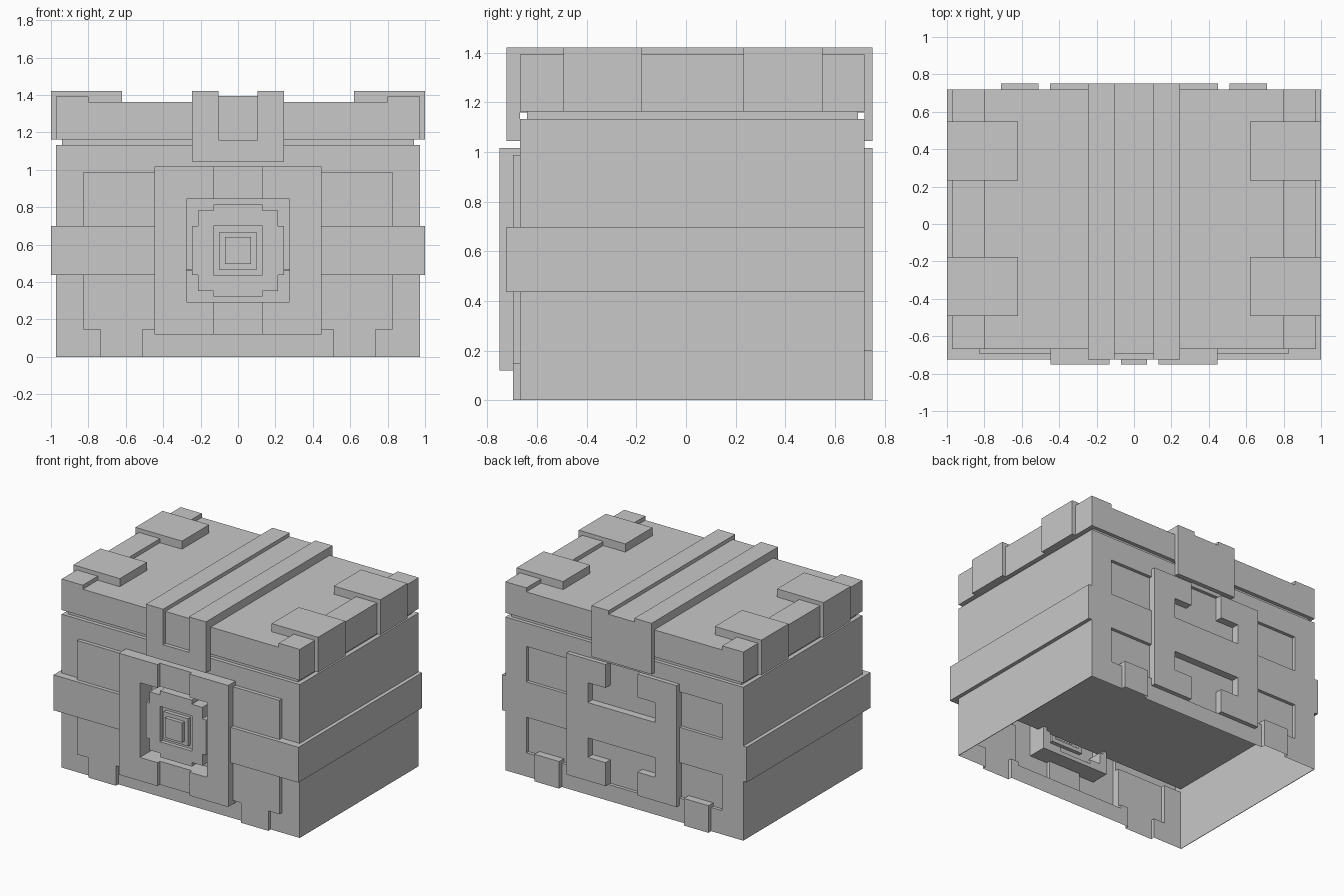
import bpy
import bmesh

cube = bpy.data.objects.get("Cube")
if cube:
    bpy.data.objects.remove(cube, do_unlink=True)

# One plain grey
grey = bpy.data.materials.new("grey")
grey.use_nodes = True
colour = (0.58, 0.58, 0.58, 1)
grey.diffuse_color = colour
grey.node_tree.nodes["Principled BSDF"].inputs["Base Color"].default_value = colour


def finish(bm, name):
    mesh = bpy.data.meshes.new(name)
    bm.to_mesh(mesh)
    bm.free()
    mesh.materials.append(grey)
    obj = bpy.data.objects.new(name, mesh)
    bpy.context.collection.objects.link(obj)


def box(name, x, y, z):
    """Box from (low, high) ranges."""
    bm = bmesh.new()
    bmesh.ops.create_cube(bm, size=1)
    for v in bm.verts:
        for i, (lo, hi) in enumerate((x, y, z)):
            v.co[i] = hi if v.co[i] > 0 else lo
    finish(bm, name)


def pair(name, x, y, z):
    """Box on the left side and its mirror on the right."""
    box("left_" + name, x, y, z)
    box("right_" + name, (-x[1], -x[0]), y, z)


def relief(name, sign, rects):
    """Stepped wall facing sign*y. Each rect is (x0, x1, z0, z1, depth),
    mirrored in x; later rects override earlier ones."""
    order = [r for a, b, c, d, e in rects for r in ((a, b, c, d, e), (-b, -a, c, d, e))]
    xs = sorted({v for r in order for v in r[:2]})
    zs = sorted({v for r in order for v in r[2:4]})

    def depth(i, j):
        cx, cz = (xs[i] + xs[i + 1]) / 2, (zs[j] + zs[j + 1]) / 2
        return [r[4] for r in order if r[0] < cx < r[1] and r[2] < cz < r[3]][-1]

    bm = bmesh.new()

    def quad(*pts):
        bm.faces.new([bm.verts.new((x, sign * d, z)) for x, d, z in pts])

    nx, nz = len(xs) - 1, len(zs) - 1
    for i in range(nx):
        for j in range(nz):
            d = depth(i, j)
            x0, x1, z0, z1 = xs[i], xs[i + 1], zs[j], zs[j + 1]
            quad((x0, d, z0), (x1, d, z0), (x1, d, z1), (x0, d, z1))
            if i + 1 < nx and depth(i + 1, j) != d:
                e = depth(i + 1, j)
                quad((x1, d, z0), (x1, e, z0), (x1, e, z1), (x1, d, z1))
            if j + 1 < nz and depth(i, j + 1) != d:
                e = depth(i, j + 1)
                quad((x0, d, z1), (x1, d, z1), (x1, e, z1), (x0, e, z1))
    bmesh.ops.remove_doubles(bm, verts=bm.verts, dist=0.0005)
    bmesh.ops.recalc_face_normals(bm, faces=bm.faces)
    if sum(f.normal.y * f.calc_area() for f in bm.faces) * sign < 0:
        bmesh.ops.reverse_faces(bm, faces=bm.faces)
    finish(bm, name)


# Main extents, and the stepped depths shared by front and back
HALF, TOP = 0.972, 1.132
L0, L1, L2, L3 = 0.668, 0.696, 0.724, 0.752
FRONT, BACK = -L0, 0.72
BAND = (0.437, 0.698)

# Front wall: panel, feet, band, bracket frame and stepped medallion
relief("front_wall", -1, [
    (-HALF, HALF, 0, TOP, L0),
    (-0.826, 0.826, 0.147, 0.987, L1),
    (0.51, 0.735, 0, 0.147, L1),
    (-HALF, HALF, *BAND, L2),
    (-0.13, 0.13, 0.12, 1.017, L2),
    (0.275, 0.447, 0.12, 1.017, L3),
    (0.13, 0.275, 0.845, 1.017, L3),
    (0.13, 0.275, 0.12, 0.293, L3),
    (-0.275, 0.275, 0.293, 0.845, 0.612),
    (-0.13, 0.13, 0.323, 0.813, L2),
    (-0.215, 0.215, 0.353, 0.783, L2),
    (-0.245, 0.245, *BAND, L2),
    (-0.13, 0.13, *BAND, L1),
    (-0.10, 0.10, 0.465, 0.668, L2),
    (-0.07, 0.07, 0.495, 0.64, L3),
])

# Back wall: sunken panels, raised plate with T slots, feet
relief("back_wall", 1, [
    (-HALF, HALF, 0, TOP, BACK),
    (-0.80, 0.80, BAND[1], 0.96, L1),
    (-0.80, 0.80, 0.175, BAND[0], L1),
    (-0.13, 0.13, 0.12, 1.017, L1),
    (0.13, 0.45, 0.12, 1.017, L3),
    (-0.13, 0.13, *BAND, L3),
    (0.13, 0.275, BAND[1], 0.845, L1),
    (0.13, 0.275, 0.293, BAND[0], L1),
    (0.51, 0.71, 0, 0.20, L3),
])

# Thin side walls and top of the open-bottomed body
pair("side_wall", (HALF - 0.004, HALF), (FRONT, BACK), (0, TOP))
box("body_top", (-HALF, HALF), (FRONT, BACK), (TOP - 0.01, TOP))

# Inner floor and side bands
box("inner_floor", (-0.968, 0.968), (FRONT, 0.69), (0.46, 0.47))
pair("side_band", (HALF - 0.004, 1.0), (-L2, BACK), BAND)

# Lid with neck, raised edge strips and corner plates
box("lid_neck", (-0.94, 0.94), (-0.64, 0.693), (1.125, 1.17))
box("lid", (-HALF, HALF), (FRONT, BACK), (1.163, 1.362))
pair("lid_edge_strip", (0.80, HALF), (FRONT, BACK), (1.30, 1.392))
for label, y in (("front", (-0.493, -0.177)), ("back", (0.232, 0.549))):
    pair(label + "_lid_plate", (0.62, 1.0), y, (1.30, 1.422))
    pair(label + "_lid_plate_side", (0.96, 1.0), y, (1.163, 1.31))

# Central strap: two rails, sunken channel and hanging ends
pair("strap_rail", (0.105, 0.245), (-L2, L3), (1.16, 1.422))
box("strap_channel", (-0.105, 0.105), (-L1, L3), (1.16, 1.395))
box("strap_front_end", (-0.245, 0.245), (-L2, FRONT), (1.045, 1.16))
box("strap_back_end", (-0.245, 0.245), (BACK, L3), (1.045, 1.16))
